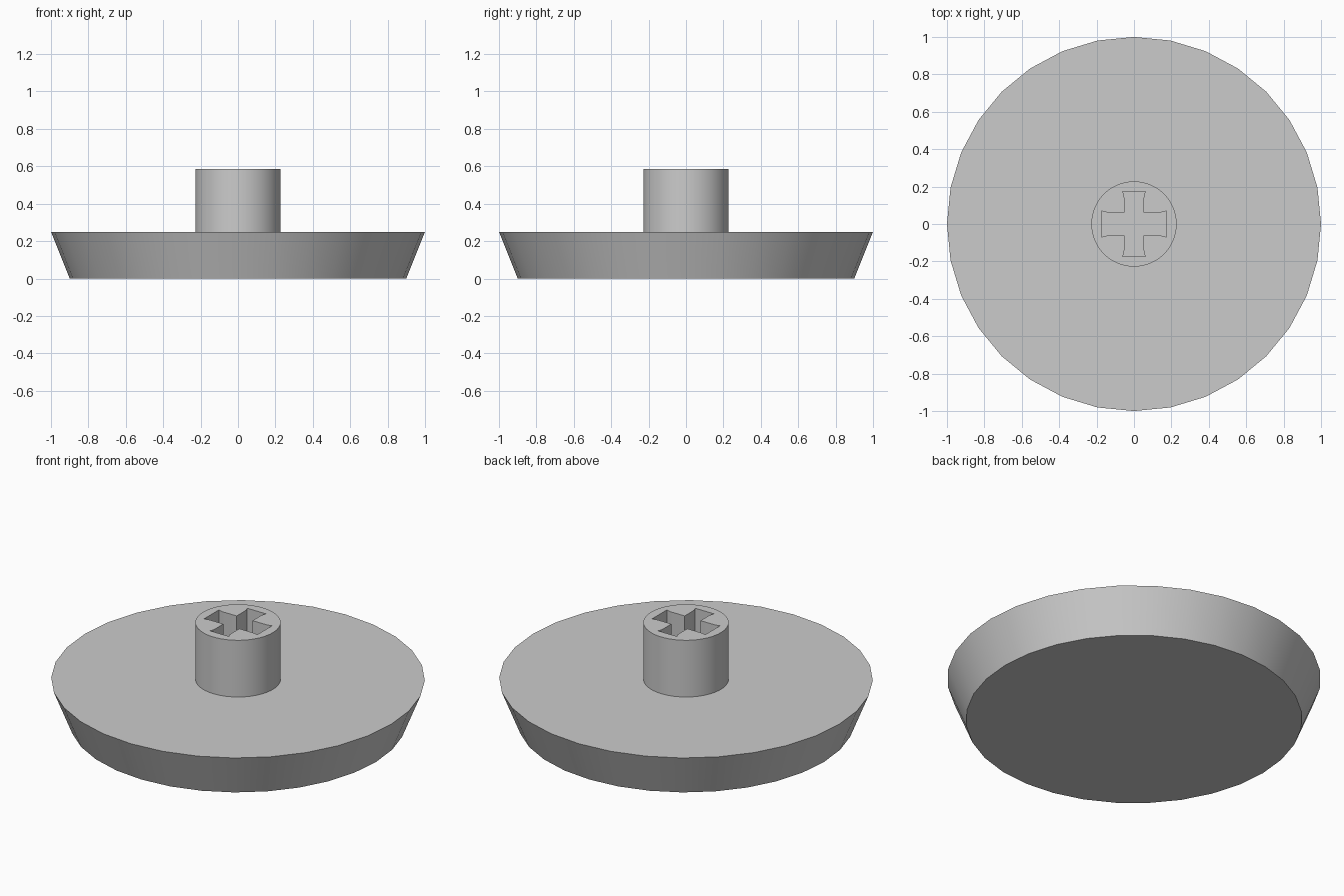
import bpy, bmesh
from math import radians

if "Cube" in bpy.data.objects:
    bpy.data.objects.remove(bpy.data.objects["Cube"])

DISC_TOP, STEM_TOP, STEM_RADIUS = 0.25, 0.585, 0.228

grey = bpy.data.materials.new("plain grey")
grey.use_nodes = True
colour = (0.6, 0.6, 0.6, 1)
grey.diffuse_color = colour
grey.node_tree.nodes["Principled BSDF"].inputs["Base Color"].default_value = colour


def finish(name, bm):
    mesh = bpy.data.meshes.new(name)
    bmesh.ops.recalc_face_normals(bm, faces=bm.faces)
    bm.to_mesh(mesh)
    bm.free()
    obj = bpy.data.objects.new(name, mesh)
    bpy.context.collection.objects.link(obj)
    mesh.materials.append(grey)
    return obj


def tapered_disc(name, sides, bottom_radius, top_radius, z0, z1):
    bm = bmesh.new()
    bmesh.ops.create_cone(bm, cap_ends=True, segments=sides, radius1=bottom_radius,
                          radius2=top_radius, depth=z1 - z0)
    bmesh.ops.translate(bm, verts=bm.verts, vec=(0, 0, (z0 + z1) / 2))
    return finish(name, bm)


def arm_side(half_width, flare):
    """One edge of a socket arm, from the inner corner to the flared tip."""
    return [(0.140, half_width), (0.155, half_width + flare * 0.2),
            (0.167, half_width + flare * 0.55), (0.174, half_width + flare)]


def socket_outline():
    side_arm = [(0.052, 0.062)] + arm_side(0.062, 0.009)
    end_arm = [(w, d) for d, w in reversed(arm_side(0.052, 0.011))]
    quarter = side_arm[::-1] + end_arm[::-1]
    first = quarter
    second = [(-x, y) for x, y in reversed(quarter)]
    half = first + second
    return half + [(-x, -y) for x, y in half]


# Tapered round base
base = tapered_disc("round_base", 32, 0.9, 1.0, 0, DISC_TOP)

# Round stem
stem = tapered_disc("stem", 64, STEM_RADIUS, STEM_RADIUS, DISC_TOP - 0.01, STEM_TOP)

# Cross-shaped socket cut down through the stem
bm = bmesh.new()
face = bm.faces.new([bm.verts.new((x, y, DISC_TOP)) for x, y in socket_outline()])
top = bmesh.ops.extrude_face_region(bm, geom=[face])["geom"]
bmesh.ops.translate(bm, vec=(0, 0, STEM_TOP - DISC_TOP + 0.1),
                    verts=[v for v in top if isinstance(v, bmesh.types.BMVert)])
if not any(f.normal.z < 0 and f.calc_center_median().z == DISC_TOP for f in bm.faces):
    bmesh.ops.recalc_face_normals(bm, faces=bm.faces)
cutter = finish("socket_cutter", bm)
cutter.hide_render = True

cut = stem.modifiers.new("socket", 'BOOLEAN')
cut.operation = 'DIFFERENCE'
cut.solver = 'EXACT'
cut.object = cutter
bpy.context.view_layer.objects.active = stem
bpy.ops.object.modifier_apply(modifier=cut.name)
bpy.data.objects.remove(cutter)

# Smooth walls with crisp rims
bpy.ops.object.select_all(action='DESELECT')
for obj in (base, stem):
    obj.select_set(True)
bpy.ops.object.shade_smooth_by_angle(angle=radians(30))
